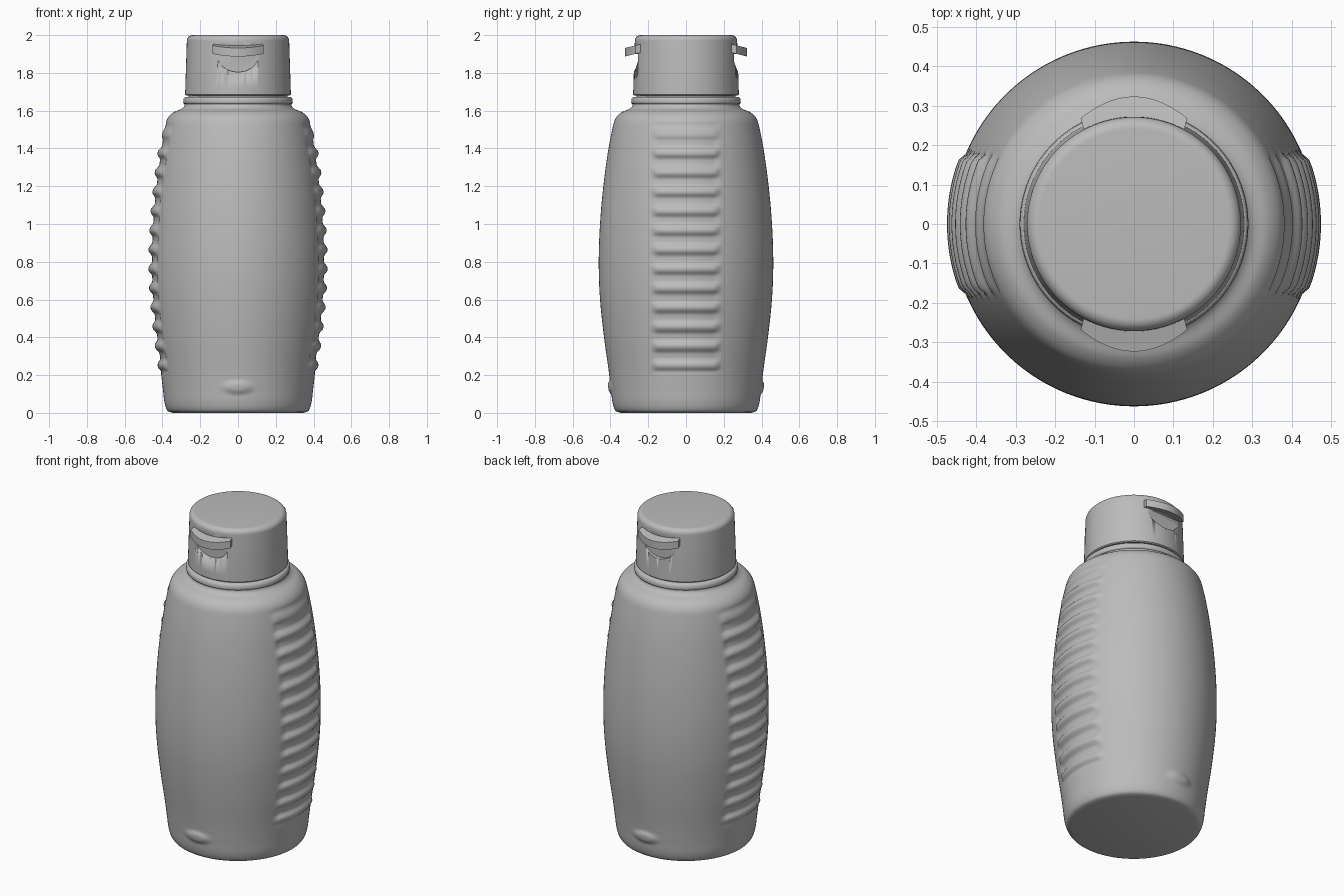
import bpy, bmesh, math

if "Cube" in bpy.data.objects:
    bpy.data.objects.remove(bpy.data.objects["Cube"])

GREY = (0.5, 0.5, 0.5, 1)
plastic = bpy.data.materials.new("grey plastic")
plastic.use_nodes = True
plastic.diffuse_color = GREY
plastic.node_tree.nodes["Principled BSDF"].inputs["Base Color"].default_value = GREY


def finish(bm, name, angle=35):
    bmesh.ops.recalc_face_normals(bm, faces=bm.faces)
    mesh = bpy.data.meshes.new(name)
    bm.to_mesh(mesh)
    bm.free()
    obj = bpy.data.objects.new(name, mesh)
    bpy.context.collection.objects.link(obj)
    mesh.materials.append(plastic)
    bpy.ops.object.select_all(action="DESELECT")
    obj.select_set(True)
    bpy.context.view_layer.objects.active = obj
    bpy.ops.object.shade_smooth_by_angle(angle=math.radians(angle))
    return obj


def lathe(profile, segments, offset=lambda a, r, z: 0):
    """Closed solid of revolution with an optional radial offset."""
    bm = bmesh.new()
    rings = []
    for r, z in profile:
        ring = []
        for i in range(segments):
            a = math.tau * i / segments
            d = r + offset(a, r, z)
            ring.append(bm.verts.new((d * math.cos(a), d * math.sin(a), z)))
        rings.append(ring)
    for low, high in zip(rings, rings[1:]):
        for i in range(segments):
            j = (i + 1) % segments
            bm.faces.new((low[i], low[j], high[j], high[i]))
    bm.faces.new(rings[0][::-1])
    bm.faces.new(rings[-1])
    return bm


def smooth_curve(pts, step):
    """Catmull-Rom curve through the points, sampled about every step."""
    out = []
    for k in range(len(pts) - 1):
        p0, p1, p2, p3 = pts[max(k - 1, 0)], pts[k], pts[k + 1], pts[min(k + 2, len(pts) - 1)]
        h0, h1, h2 = (max(math.dist(a, b), 1e-6) for a, b in ((p0, p1), (p1, p2), (p2, p3)))
        n = max(3, round(h1 / step))
        for s in range(n):
            t = s / n
            point = []
            for a, b, c, d in zip(p0, p1, p2, p3):
                m1 = (c - a) / (h0 + h1) * h1 if k else c - b
                m2 = (d - b) / (h1 + h2) * h1 if k < len(pts) - 2 else c - b
                point.append((2*t**3 - 3*t*t + 1) * b + (t**3 - 2*t*t + t) * m1
                             + (3*t*t - 2*t**3) * c + (t**3 - t*t) * m2)
            out.append(tuple(point))
    return out + [pts[-1]]


def ramp(lo, hi, v):
    t = min(max((v - lo) / (hi - lo), 0), 1)
    return t * t * (3 - 2 * t)


RIB_LOW, RIB_GAP, RIB_COUNT = 0.25, 0.1025, 13


def body_relief(a, r, z):
    x, y = r * math.cos(a), r * math.sin(a)
    total = 0
    # grip ribs on both sides, fading out towards the shoulder
    u = (z - RIB_LOW) / RIB_GAP
    if -0.5 < u < RIB_COUNT - 0.5:
        wave = ramp(0.12, 0.45, 0.5 - abs(u - round(u)))
        side = 1 - ramp(0.155, 0.18, abs(y))
        fade = 1 - 0.6 * ramp(1.38, 1.5, z)
        total += side * fade * (0.019 * wave - 0.007) * ramp(0.2, 0.24, z)
    # small oval bump low on front and back
    q = math.hypot(x / 0.1, (z - 0.135) / 0.045)
    total += 0.013 * (1 - ramp(0.3, 1, q))
    return total


# bottle body with shoulder, neck ring and neck
body_points = [(0.345, 0), (0.372, 0.01), (0.388, 0.05), (0.397, 0.12), (0.409, 0.22),
               (0.434, 0.4), (0.455, 0.6), (0.462, 0.77), (0.458, 0.95), (0.443, 1.15),
               (0.415, 1.37), (0.384, 1.53), (0.369, 1.565), (0.34, 1.592),
               (0.302, 1.608), (0.286, 1.622), (0.282, 1.635)]
neck = [(0.288, 1.638), (0.29, 1.645), (0.288, 1.665), (0.28, 1.672), (0.262, 1.673), (0.262, 1.7)]
finish(lathe(smooth_curve(body_points, 0.0085) + neck, 160, body_relief), "bottle_body", 50)

# cap with a rounded top rim
rim = [(0.24 + 0.031 * math.cos(t), 1.969 + 0.031 * math.sin(t))
       for t in (math.pi / 2 * i / 8 for i in range(9))]
cap = finish(lathe([(0.274, 1.68), (0.28, 1.685), (0.279, 1.72)] + rim, 128), "cap")


def prism(outline, place, lo, hi):
    """Extruded outline; place maps (u, v, height) to a position."""
    bm = bmesh.new()
    rings = [[bm.verts.new(place(u, v, h)) for u, v in outline] for h in (lo, hi)]
    n = len(outline)
    for i in range(n):
        j = (i + 1) % n
        bm.faces.new((rings[0][i], rings[0][j], rings[1][j], rings[1][i]))
    bm.faces.new(rings[0][::-1])
    bm.faces.new(rings[1])
    return bm


def tab_point(s):
    # tab slopes down a little as it runs outwards
    return lambda u, v, h: (u, s * v, h - 0.25 * (v - 0.27))


steps = [i / 20 for i in range(-20, 21)]
half_disc = [(0.112 * math.cos(t), 1.9 - 0.095 * math.sin(t))
             for t in (math.pi * i / 32 for i in range(33))]
tab = [(0.135 * t, 0.323 - 0.055 * t * t) for t in steps]
tab += [(0.125 * t, math.sqrt(0.262 ** 2 - (0.125 * t) ** 2)) for t in reversed(steps)]

for s, side in ((-1, "front"), (1, "back")):
    # thumb recess cut flat into the cap
    cutter = finish(prism(half_disc, lambda u, v, h: (u, s * h, v), 0.253, 0.35), "recess_cutter")
    cutter.hide_render = True
    cut = cap.modifiers.new("recess", "BOOLEAN")
    cut.operation, cut.solver, cut.object = "DIFFERENCE", "EXACT", cutter
    bpy.context.view_layer.objects.active = cap
    bpy.ops.object.modifier_apply(modifier=cut.name)
    bpy.data.objects.remove(cutter)
    # curved opening tab above the recess
    finish(prism(tab, tab_point(s), 1.9, 1.945), side + "_tab")
